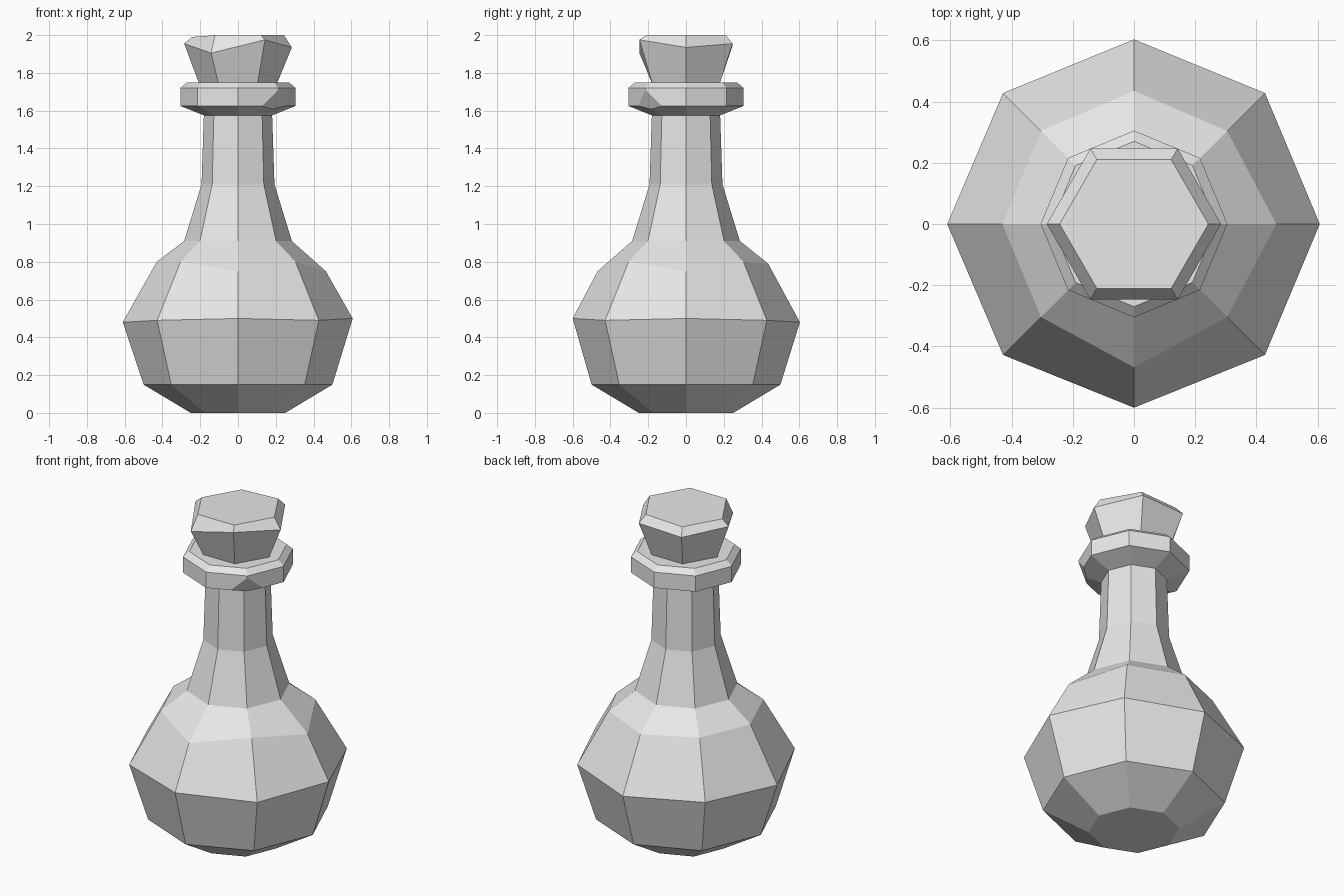
import bpy, bmesh
from math import cos, sin, tau
from mathutils import Vector

cube = bpy.data.objects.get("Cube")
if cube:
    bpy.data.objects.remove(cube, do_unlink=True)

grey = bpy.data.materials.new("light grey")
grey.use_nodes = True
colour = (0.8, 0.8, 0.8, 1)
grey.diffuse_color = colour
grey.node_tree.nodes["Principled BSDF"].inputs["Base Color"].default_value = colour


def lathe(name, sides, profile, nudges=(), chip=None):
    """Closed faceted solid from (radius, z) rings; nudges are (ring, side, radius, z)."""
    bm = bmesh.new()
    moved = {(ring, side): (r, z) for ring, side, r, z in nudges}
    rings = []
    for i, default in enumerate(profile):
        row = []
        for s in range(sides):
            r, z = moved.get((i, s), default)
            a = tau * s / sides
            row.append(bm.verts.new((r * cos(a), r * sin(a), z)))
        rings.append(row)
    for low, high in zip(rings, rings[1:]):
        for s in range(sides):
            t = (s + 1) % sides
            bm.faces.new((low[s], low[t], high[t], high[s]))
    bm.faces.new(rings[0][::-1])
    bm.faces.new(rings[-1])
    if chip:
        # Slice off a corner and close the cut
        point, normal = chip
        cut = bmesh.ops.bisect_plane(bm, geom=bm.verts[:] + bm.edges[:] + bm.faces[:],
                                     plane_co=point, plane_no=normal, clear_outer=True)
        edges = [e for e in cut["geom_cut"] if isinstance(e, bmesh.types.BMEdge)]
        bmesh.ops.holes_fill(bm, edges=edges, sides=0)
    bmesh.ops.recalc_face_normals(bm, faces=bm.faces[:])
    mesh = bpy.data.meshes.new(name)
    bm.to_mesh(mesh)
    bm.free()
    mesh.materials.append(grey)
    obj = bpy.data.objects.new(name, mesh)
    bpy.context.collection.objects.link(obj)
    return obj


# Round-bellied flask with a long neck, slightly uneven at the shoulder
lathe("flask_body", 8,
      [(0.25, 0), (0.5, 0.15), (0.605, 0.49), (0.43, 0.8),
       (0.285, 0.91), (0.193, 1.21), (0.18, 1.6)],
      [(2, 0, 0.607, 0.5), (2, 4, 0.61, 0.48), (2, 6, 0.6, 0.5), (2, 2, 0.603, 0.48),
       (3, 0, 0.465, 0.75), (3, 6, 0.468, 0.75), (3, 2, 0.435, 0.79)])

# Collar around the mouth with one chipped lower corner
lathe("collar", 8, [(0.18, 1.575), (0.305, 1.625), (0.305, 1.72), (0.27, 1.75)],
      chip=(Vector((0.19, -0.19, 1.625)), Vector((0.06, -0.06, -0.036))))

# Six-sided stopper with an uneven bevelled rim
rim = [1.935, 1.955, 1.945, 1.955, 1.905, 1.975]
lathe("stopper", 6, [(0.205, 1.74), (0.285, 1.945), (0.243, 2.0)],
      [(1, s, 0.285, z) for s, z in enumerate(rim)]
      + [(2, s, 0.243, 1.99) for s in (2, 3)])
